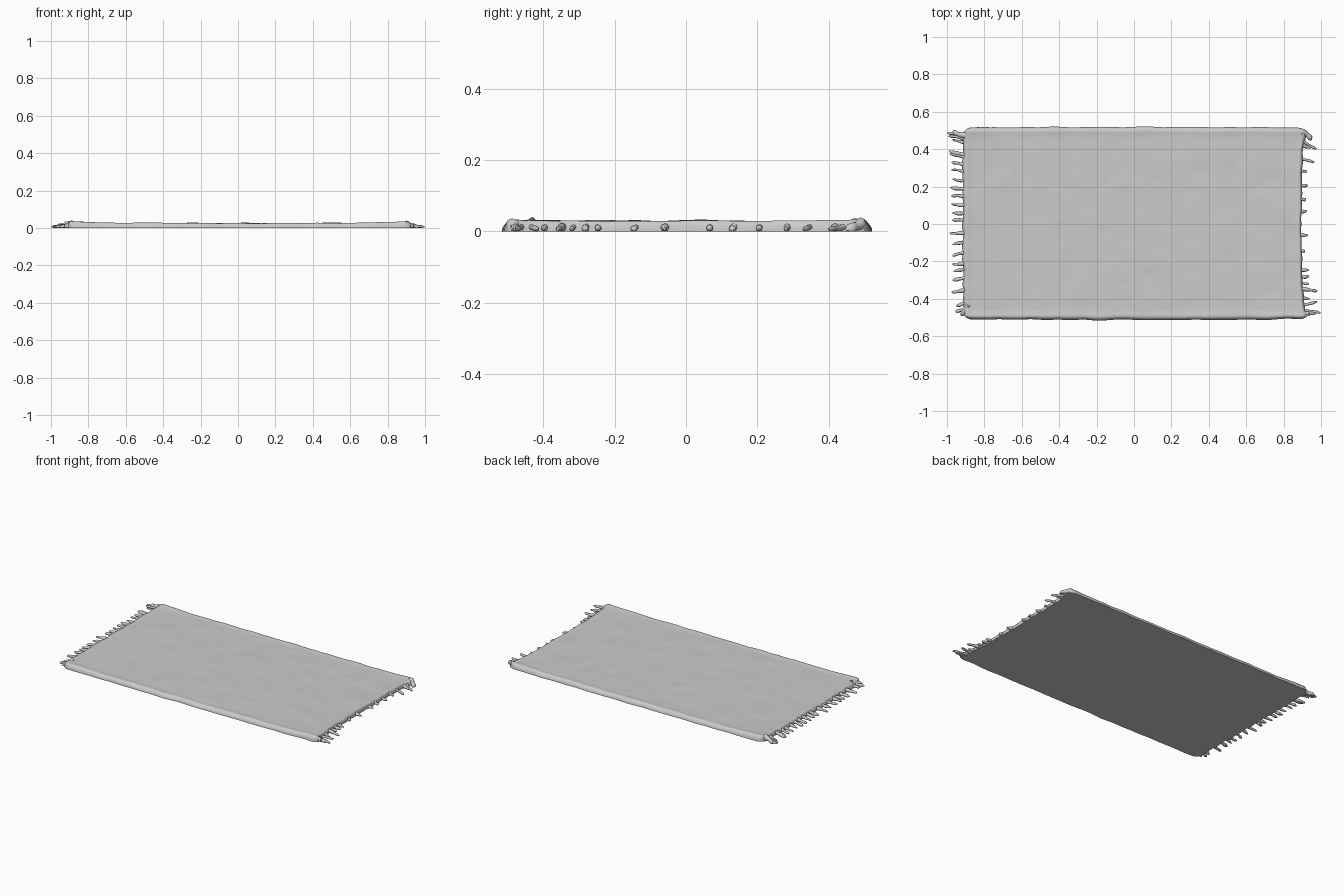
import bpy, bmesh, math, random
from mathutils import Vector, noise

if "Cube" in bpy.data.objects:
    bpy.data.objects.remove(bpy.data.objects["Cube"])

random.seed(4)


def n1(x, y, f, s=0.0):
    return noise.noise(Vector((x * f + s, y * f - s, s * 0.7)))


def finish(bm, name):
    bmesh.ops.recalc_face_normals(bm, faces=bm.faces[:])
    me = bpy.data.meshes.new(name)
    bm.to_mesh(me)
    bm.free()
    ob = bpy.data.objects.new(name, me)
    bpy.context.collection.objects.link(ob)
    me.shade_smooth()
    me.set_sharp_from_angle(angle=math.radians(50))
    return ob


def spaced(half, n, roll):
    # even stations, with extra rows close to the rolled edges
    inner = [-half + roll + 2 * (half - roll) * i / n for i in range(n + 1)]
    rim = [half - roll * t for t in (0.75, 0.5, 0.28, 0.12, 0.03, 0.0)]
    return [-v for v in reversed(rim)] + inner + rim


# Woven rug body: soft uneven cloth, rolled rim, flat underside
HX, HY, ROLL, CR = 0.915, 0.512, 0.018, 0.045


def cloth_point(x, y):
    d = min(HX - abs(x), HY - abs(y))
    t = max(0.0, 1 - d / ROLL)
    round_off = math.sqrt(max(0.0, 1 - t * t))
    ax, ay = abs(x) / HX, abs(y) / HY
    # raised corners, gentle rise at the ends, slightly puffy rim
    h = 0.0235 + 0.004 * ax ** 4 + 0.009 * ax ** 10 * ay ** 8
    h += 0.003 * math.exp(-((d - 0.02) / 0.015) ** 2)
    h += 0.002 * n1(x, y, 7) + 0.0012 * n1(x, y, 16, 5)
    h += 0.004 * n1(x, y, 13, 9) * max(0.0, 1 - d / 0.06)
    z = h * round_off
    # round the plan corners
    sx, sy = math.copysign(1, x), math.copysign(1, y)
    a, b = (abs(x) - HX + CR) / CR, (abs(y) - HY + CR) / CR
    if a > 0 and b > 0:
        px = sx * (HX - CR + CR * a * math.sqrt(1 - b * b / 2))
        py = sy * (HY - CR + CR * b * math.sqrt(1 - a * a / 2))
    else:
        px, py = x, y
    # wavering outline, right end bowed inward
    wx, wy = ax ** 20, ay ** 20
    px += wx * 0.008 * n1(sx * 3, y, 14, 2)
    py += wy * 0.007 * n1(x, sy * 3, 8, 7)
    if x > 0:
        px += wx * (-0.018 + 0.034 * ay ** 4)
    py += 0.004 * sy * wy * (1 - ax * ax) + 0.003
    return px, py, z


xs, ys = spaced(HX, 150, ROLL), spaced(HY, 90, ROLL)
bm = bmesh.new()
grid = [[bm.verts.new(cloth_point(x, y)) for y in ys] for x in xs]
for i in range(len(xs) - 1):
    for j in range(len(ys) - 1):
        bm.faces.new((grid[i][j], grid[i + 1][j], grid[i + 1][j + 1], grid[i][j + 1]))
ring = [c[0] for c in grid] + grid[-1][1:] + [c[-1] for c in grid[-2::-1]] + grid[0][-2:0:-1]
bm.faces.new(ring)
finish(bm, "rug_body")


# Fringe: tapered, slightly bent yarn tassels
def tassel(bm, p0, p1, r, z0=0.014, bend=0.0, sides=8, steps=7):
    a, b = Vector((*p0, z0)), Vector((*p1, 0.006))
    d = (b - a).normalized()
    side = Vector((-d.y, d.x, 0)).normalized()
    rings = []
    for k in range(steps + 1):
        t = k / steps
        c = a.lerp(b, t) + side * bend * math.sin(t * math.pi)
        rr = r * (1 - 0.35 * t + 0.15 * math.sin(t * 9 + p0[1] * 40))
        if k == steps:
            rr *= 0.45
        loop = []
        for s in range(sides):
            an = 2 * math.pi * s / sides
            v = c + side * rr * math.cos(an) + Vector((0, 0, rr * math.sin(an)))
            v.z = max(0.0, v.z)
            loop.append(bm.verts.new(v))
        rings.append(loop)
    for r0, r1 in zip(rings, rings[1:]):
        for s in range(sides):
            q = (s + 1) % sides
            bm.faces.new((r0[s], r0[q], r1[q], r1[s]))
    bm.faces.new(rings[0])
    bm.faces.new(rings[-1])


# (root y, tip x, tip y)
LEFT = [(0.47, -0.998, 0.485), (0.45, -0.99, 0.47), (0.43, -0.97, 0.45),
        (0.37, -0.99, 0.39), (0.35, -0.985, 0.375), (0.31, -0.975, 0.33),
        (0.275, -0.975, 0.29), (0.235, -0.97, 0.24), (0.19, -0.98, 0.195),
        (0.145, -0.975, 0.15), (0.10, -0.975, 0.105), (0.06, -0.97, 0.06),
        (0.015, -0.97, 0.02), (-0.045, -0.985, -0.05), (-0.10, -0.97, -0.11),
        (-0.155, -0.97, -0.17), (-0.205, -0.97, -0.215), (-0.24, -0.965, -0.255),
        (-0.285, -0.97, -0.30), (-0.345, -0.975, -0.365), (-0.42, -0.95, -0.44),
        (-0.45, -0.955, -0.47)]
RIGHT = [(0.46, 0.975, 0.40), (0.43, 0.95, 0.41), (0.35, 0.965, 0.33),
         (0.285, 0.925, 0.28), (0.21, 0.93, 0.205), (0.14, 0.92, 0.13),
         (0.07, 0.925, 0.07), (-0.055, 0.93, -0.06), (-0.14, 0.915, -0.15),
         (-0.25, 0.935, -0.245), (-0.275, 0.935, -0.28), (-0.31, 0.935, -0.32),
         (-0.345, 0.98, -0.36), (-0.39, 0.94, -0.40), (-0.44, 0.98, -0.415),
         (-0.46, 0.998, -0.475), (-0.48, 0.97, -0.48)]
for name, rows, root in (("left_fringe", LEFT, -0.89), ("right_fringe", RIGHT, 0.88)):
    bm = bmesh.new()
    for y0, x1, y1 in rows:
        tassel(bm, (root, y0), (x1, y1), random.uniform(0.009, 0.0125),
               bend=random.uniform(-0.006, 0.006))
    finish(bm, name)

# Bunched knots where the fringe meets the corners
for name, x, y, tx, ty in (("knot_back_left", -0.90, 0.475, -0.97, 0.495),
                           ("knot_front_left", -0.89, -0.43, -0.925, -0.49),
                           ("knot_back_right", 0.90, 0.49, 0.95, 0.45),
                           ("knot_front_right", 0.90, -0.49, 0.94, -0.48)):
    bm = bmesh.new()
    tassel(bm, (x, y), (tx, ty), 0.017, z0=0.021, bend=0.006)
    finish(bm, name)
